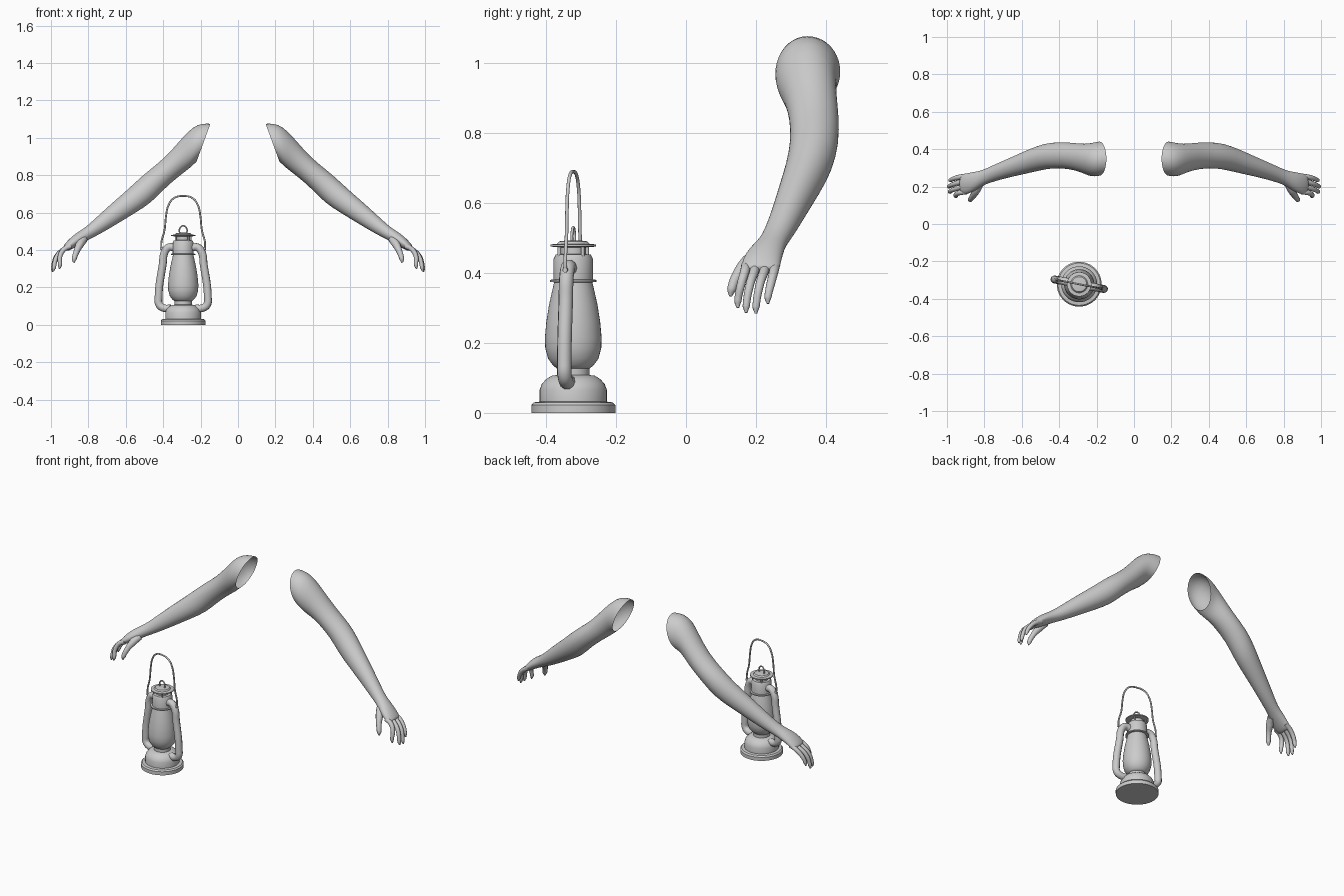
import bpy, math
from mathutils import Vector, Matrix

if "Cube" in bpy.data.objects:
    bpy.data.objects.remove(bpy.data.objects["Cube"])

grey = bpy.data.materials.new("plain grey")
grey.use_nodes = True
grey.diffuse_color = (0.6, 0.6, 0.6, 1)
grey.node_tree.nodes["Principled BSDF"].inputs["Base Color"].default_value = (0.6, 0.6, 0.6, 1)

LAMP = Matrix.Translation((-0.293, -0.322, 0)) @ Matrix.Rotation(math.radians(-11), 4, "Z")


def finish(name, mesh, angle=180, matrix=None):
    """Link a mesh, colour it and shade it smooth below the given angle."""
    obj = bpy.data.objects.new(name, mesh)
    bpy.context.collection.objects.link(obj)
    if matrix:
        obj.matrix_world = matrix
    mesh.materials.clear()
    mesh.materials.append(grey)
    bpy.ops.object.select_all(action="DESELECT")
    obj.select_set(True)
    bpy.context.view_layer.objects.active = obj
    bpy.ops.object.shade_smooth_by_angle(angle=math.radians(angle))
    return obj


def loft(name, rings, angle=180, cap_start=False, cap_end=False, matrix=None):
    """Skin a list of equal-sized rings of points."""
    n = len(rings[0])
    verts = [p for ring in rings for p in ring]
    faces = []
    for i in range(len(rings) - 1):
        for j in range(n):
            a, b = i * n + j, i * n + (j + 1) % n
            faces.append((a, b, b + n, a + n))
    if cap_start:
        faces.append(tuple(reversed(range(n))))
    if cap_end:
        faces.append(tuple(range(len(verts) - n, len(verts))))
    mesh = bpy.data.meshes.new(name)
    mesh.from_pydata(verts, [], faces)
    return finish(name, mesh, angle, matrix)


def lathe(name, profile, angle=35, n=40):
    """Turn a (radius, height) profile about the lamp axis."""
    steps = [2 * math.pi * k / n for k in range(n)]
    rings = [[(r * math.cos(t), r * math.sin(t), z) for t in steps] for r, z in profile]
    return loft(name, rings, angle, True, True, LAMP)


def tube(name, points, radius, tapers=None, matrix=None):
    """Round tube through points, with optional thickness factors."""
    curve = bpy.data.curves.new(name, "CURVE")
    curve.dimensions = "3D"
    curve.bevel_depth = radius
    curve.bevel_resolution = 3
    curve.resolution_u = 6
    curve.use_fill_caps = True
    spline = curve.splines.new("BEZIER")
    spline.bezier_points.add(len(points) - 1)
    for i, (bp, p) in enumerate(zip(spline.bezier_points, points)):
        bp.co = p
        bp.radius = tapers[i] if tapers else 1
        bp.handle_left_type = bp.handle_right_type = "AUTO"
    temp = bpy.data.objects.new(name + " path", curve)
    bpy.context.collection.objects.link(temp)
    bpy.context.view_layer.update()
    mesh = bpy.data.meshes.new_from_object(
        temp.evaluated_get(bpy.context.evaluated_depsgraph_get()))
    bpy.data.objects.remove(temp)
    return finish(name, mesh, 60, matrix)


# Arm sections from shoulder to knuckles: top x, z, bottom x, z, near y, far y
SECTIONS = [
    (.147, 1.077, .222, .872, .257, .442),
    (.190, 1.079, .232, .862, .252, .438),
    (.240, 1.062, .250, .845, .257, .430),
    (.300, 1.000, .275, .824, .278, .430),
    (.390, .893, .315, .795, .296, .438),
    (.489, .818, .397, .725, .298, .438),
    (.555, .757, .463, .652, .285, .420),
    (.620, .698, .550, .598, .267, .388),
    (.703, .626, .645, .540, .248, .348),
    (.780, .553, .735, .487, .225, .312),
    (.826, .514, .793, .458, .207, .287),
    (.868, .490, .832, .436, .178, .280),
    (.908, .455, .875, .412, .158, .272),
    (.930, .428, .905, .395, .160, .268),
    (.936, .416, .918, .396, .170, .260),
]

# Fingers: name, knuckle y, tip y, tip x, tip z
FINGERS = [("index_finger", .172, .148, .955, .300), ("middle_finger", .199, .172, .988, .286),
           ("ring_finger", .227, .200, .993, .284), ("little_finger", .255, .234, .985, .312)]
TAPER = [1.15, 1.1, 1, .85, .3]

for side, s in (("left", 1), ("right", -1)):
    rings = []
    for tx, tz, bx, bz, y0, y1 in SECTIONS:
        mid = Vector(((tx + bx) / 2, (y0 + y1) / 2, (tz + bz) / 2))
        up = Vector(((tx - bx) / 2, 0, (tz - bz) / 2))
        ring = []
        for k in range(20):
            t = 2 * math.pi * k / 20 * s
            p = mid + up * math.cos(t) + Vector((0, (y1 - y0) / 2 * math.sin(t), 0))
            ring.append((p.x * s, p.y, p.z))
        rings.append(ring)
    arm = loft(side + "_arm", rings, cap_end=True)
    arm.modifiers.new("smooth", "SUBSURF").levels = 1
    arm.modifiers["smooth"].render_levels = 1

    for name, y0, y1, x, z in FINGERS:
        path = [(.895, y0, .422), (.930, y0 - .004, .404), ((x + .948) / 2, (y0 + y1) / 2 - .003, .366),
                (x - .003, y1, z + .018), (x, y1, z)]
        tube(f"{side}_{name}", [(px * s, py, pz) for px, py, pz in path], .0125, TAPER)
    thumb = [(.825, .215, .458), (.845, .178, .430), (.862, .148, .395), (.876, .130, .352), (.878, .127, .333)]
    tube(side + "_thumb", [(px * s, py, pz) for px, py, pz in thumb], .0145, [1.5, 1.5, 1.1, .9, .3])

# Lamp body, turned
lathe("lamp_base", [(.120, 0), (.120, .022), (.113, .030), (.096, .032), (.096, .066), (.090, .082),
                    (.078, .096), (.062, .106), (.047, .108), (.047, .132)])
lathe("lamp_globe", [(.045, .125), (.058, .136), (.072, .155), (.080, .185), (.081, .215), (.077, .260),
                     (.069, .310), (.060, .350), (.054, .376)], 50)
lathe("lamp_collar", [(.045, .372), (.066, .374), (.066, .380), (.056, .381), (.056, .440), (.050, .452), (.030, .454)])
lathe("lamp_chimney", [(.036, .445), (.036, .476)])
lathe("lamp_cap", [(.040, .473), (.065, .475), (.065, .481), (.046, .483), (.040, .490), (.015, .493)])

# Lifting ring on the cap and small vent posts under it
tube("cap_ring", [(-.019, 0, .485), (-.019, 0, .515), (0, 0, .530), (.019, 0, .515), (.019, 0, .485)],
     .004, matrix=LAMP)
for k in range(4):
    a = math.pi / 2 * k + math.pi / 4
    x, y = .048 * math.cos(a), .048 * math.sin(a)
    tube("vent_post", [(x, y, .440), (x, y, .478)], .005, matrix=LAMP)

# Side tubes and the pivots of the carrying handle
for side, s in (("left", 1), ("right", -1)):
    path = [(.045, .412), (.075, .416), (.098, .395), (.112, .320), (.134, .150), (.130, .108), (.105, .090), (.070, .088)]
    tube(side + "_lamp_tube", [(x * s, 0, z) for x, z in path], .021, matrix=LAMP)
    tube(side + "_handle_pivot", [(.085 * s, 0, .408), (.124 * s, 0, .408)], .007, matrix=LAMP)

# Wire carrying handle
half = [(.118, .402), (.119, .440), (.102, .505), (.093, .585), (.082, .635), (.052, .677)]
arc = [(-x, 0, z) for x, z in half] + [(0, 0, .689)] + [(x, 0, z) for x, z in reversed(half)]
tube("carrying_handle", arc, .005, matrix=LAMP)
